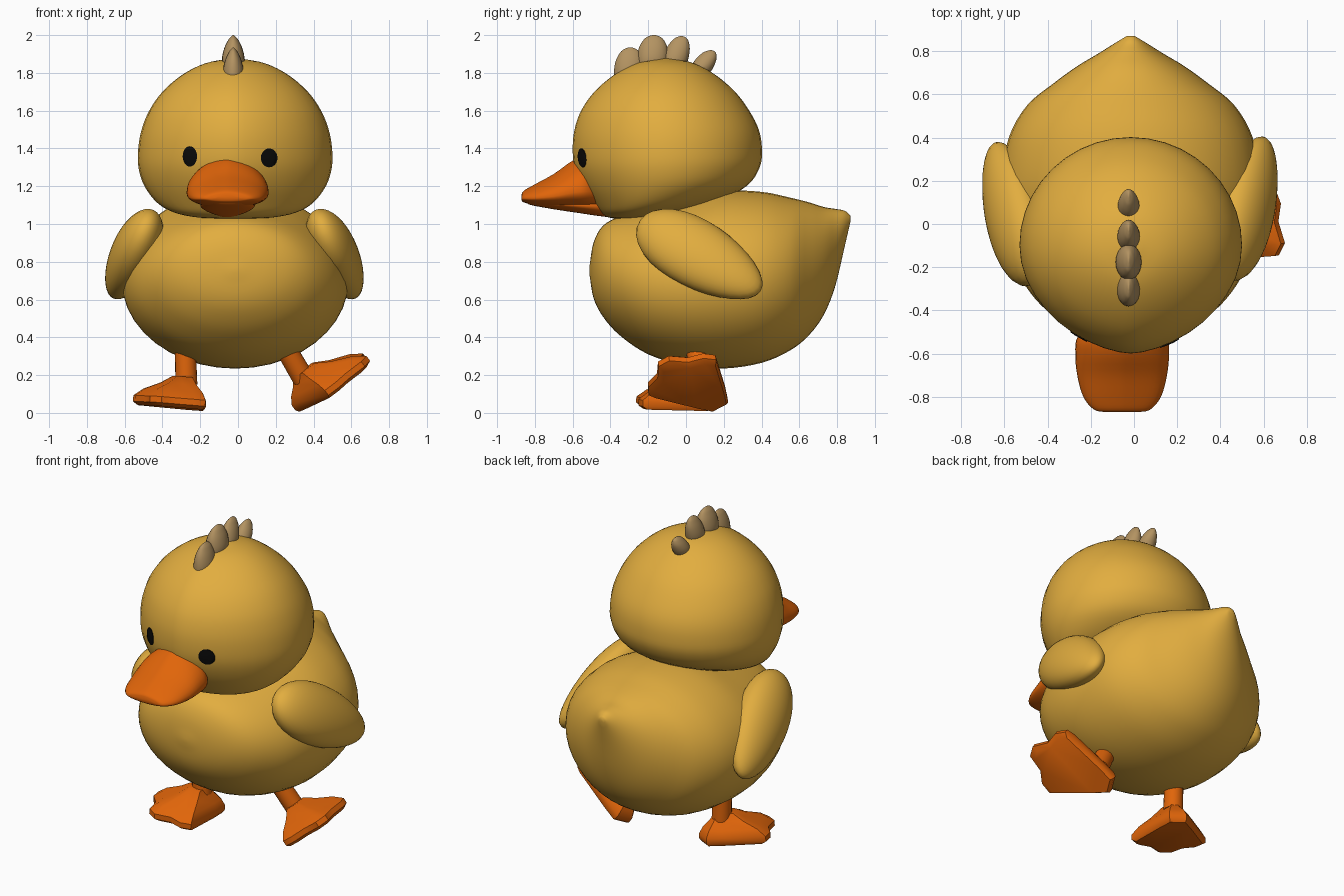
import bpy, bmesh, math
from mathutils import Vector, Matrix
from mathutils.bvhtree import BVHTree

if "Cube" in bpy.data.objects:
    bpy.data.objects.remove(bpy.data.objects["Cube"])


def material(name, rgb):
    m = bpy.data.materials.new(name)
    m.diffuse_color = (*rgb, 1)
    m.use_nodes = True
    m.node_tree.nodes["Principled BSDF"].inputs["Base Color"].default_value = m.diffuse_color
    return m


YELLOW = material("yellow", (0.76, 0.42, 0.05))
ORANGE = material("orange", (0.75, 0.13, 0.003))
TAN = material("tan", (0.45, 0.29, 0.12))
BLACK = material("black", (0.003, 0.003, 0.003))


def finish(name, bm, mat, angle=60):
    bmesh.ops.recalc_face_normals(bm, faces=bm.faces)
    me = bpy.data.meshes.new(name)
    bm.to_mesh(me)
    bm.free()
    me.materials.append(mat)
    ob = bpy.data.objects.new(name, me)
    bpy.context.collection.objects.link(ob)
    bpy.ops.object.select_all(action='DESELECT')
    ob.select_set(True)
    bpy.context.view_layer.objects.active = ob
    bpy.ops.object.shade_smooth_by_angle(angle=math.radians(angle))
    return ob


def skin(bm, loops):
    """Join loops of points into a closed skin."""
    rows = [[bm.verts.new(p) for p in loop] for loop in loops]
    n = len(rows[0])
    for a, b in zip(rows, rows[1:]):
        for i in range(n):
            j = (i + 1) % n
            bm.faces.new((a[i], a[j], b[j], b[i]))
    bm.faces.new(rows[0])
    bm.faces.new(rows[-1])


def smooth_rows(rows, steps=4):
    """Catmull-Rom interpolation of the ring table."""
    r = [Vector(x) for x in rows]
    r = [2 * r[0] - r[1]] + r + [2 * r[-1] - r[-2]]
    out = []
    for a, b, c, d in zip(r, r[1:], r[2:], r[3:]):
        for k in range(steps):
            t = k / steps
            out.append(0.5 * (2 * b + (c - a) * t + (2 * a - 5 * b + 4 * c - d) * t ** 2
                              + (3 * b - a - 3 * c + d) * t ** 3))
    return out + [r[-2]]


def loft(name, axis, rows, mat, cx=-0.015, mid=0.5, power=(1, 1), n=40):
    """Rows are (position on axis, low, high, half width); power is (low side, high side)."""
    loops = []
    for t, lo, hi, hw in smooth_rows(rows):
        loop = []
        for i in range(n):
            a = 2 * math.pi * i / n
            c, s = math.cos(a), math.sin(a)
            x = cx + max(hw, 0.002) * math.copysign(abs(c) ** power[s > 0], c)
            m = lo + (hi - lo) * mid
            v = m + s * ((hi - m) if s > 0 else (m - lo))
            loop.append((x, t, v) if axis == 'y' else (x, v, t))
        loops.append(loop)
    bm = bmesh.new()
    skin(bm, loops)
    return finish(name, bm, mat)


# Body with pointed, raised tail
loft("body", 'y', [
    (-0.512, 0.74, 0.77, 0.02), (-0.49, 0.61, 0.90, 0.19), (-0.44, 0.51, 0.99, 0.33),
    (-0.35, 0.41, 1.04, 0.44), (-0.2, 0.31, 1.08, 0.535), (0, 0.25, 1.13, 0.59),
    (0.2, 0.235, 1.175, 0.598), (0.4, 0.265, 1.17, 0.565), (0.55, 0.33, 1.14, 0.48),
    (0.65, 0.41, 1.115, 0.36), (0.73, 0.52, 1.09, 0.25), (0.79, 0.67, 1.08, 0.15),
    (0.84, 0.88, 1.07, 0.07), (0.87, 1.01, 1.045, 0.02)], YELLOW)

# Head, wider low down with a tilted underside
head = loft("head", 'z', [
    (1.027, -0.36, -0.26, 0.05), (1.035, -0.41, -0.16, 0.2), (1.06, -0.45, -0.03, 0.32),
    (1.11, -0.49, 0.15, 0.41), (1.2, -0.55, 0.32, 0.48), (1.3, -0.59, 0.39, 0.512),
    (1.4, -0.6, 0.402, 0.513), (1.5, -0.59, 0.385, 0.495), (1.6, -0.555, 0.335, 0.455),
    (1.7, -0.485, 0.26, 0.385), (1.79, -0.38, 0.155, 0.28), (1.85, -0.265, 0.045, 0.16),
    (1.877, -0.13, -0.08, 0.025)], YELLOW, power=(1.22, 1))

# Beak: upper bill and narrower lower jaw
loft("upper_bill", 'y', [
    (-0.872, 1.13, 1.15, 0.07), (-0.86, 1.115, 1.175, 0.13), (-0.8, 1.1, 1.21, 0.18),
    (-0.7, 1.088, 1.265, 0.208), (-0.6, 1.082, 1.335, 0.217), (-0.52, 1.08, 1.36, 0.205),
    (-0.42, 1.08, 1.34, 0.12)], ORANGE, cx=-0.055, mid=0.33, power=(1, 1.35))
loft("lower_jaw", 'y', [
    (-0.84, 1.11, 1.125, 0.06), (-0.82, 1.1, 1.13, 0.09), (-0.7, 1.078, 1.14, 0.13),
    (-0.58, 1.06, 1.14, 0.145), (-0.48, 1.045, 1.14, 0.13), (-0.4, 1.035, 1.14, 0.09)],
    ORANGE, cx=-0.055)

# Eyes: thin discs draped over the head
surface = BVHTree.FromObject(head, bpy.context.evaluated_depsgraph_get())
for side, ex, ez, rx, rz in (("left", -0.255, 1.358, 0.038, 0.054),
                             ("right", 0.165, 1.35, 0.044, 0.05)):
    bm = bmesh.new()
    rings = []
    for k, lift in ((1, -0.003), (1, 0.005), (0.6, 0.006), (0.1, 0.006)):
        ring = []
        for i in range(24):
            a = 2 * math.pi * i / 24
            p, nrm, *_ = surface.ray_cast(
                Vector((ex + k * rx * math.cos(a), -2, ez + k * rz * math.sin(a))),
                Vector((0, 1, 0)))
            ring.append(p + Vector((0, -lift, 0)))
        rings.append(ring)
    skin(bm, rings)
    finish(side + "_eye", bm, BLACK)

# Wings: flattened egg shapes sloping back and down, broader at the shoulder
for side, sx, centre in (("left", -1, (-0.558, 0.05, 0.83)), ("right", 1, (0.52, 0.075, 0.83))):
    along = Vector((0.17, 0.62, -0.36)).normalized()
    up = Vector((-0.35, 0.45, 0.85))
    up = (up - along * up.dot(along)).normalized()
    rot = Matrix((along, up, along.cross(up))).transposed().to_4x4()
    mat = (Matrix.Translation(centre) @ Matrix.Diagonal((sx, 1, 1, 1)) @ rot
           @ Matrix.Diagonal((0.38, 0.185, 0.122, 1)))
    bm = bmesh.new()
    bmesh.ops.create_uvsphere(bm, u_segments=32, v_segments=20, radius=1)
    for v in bm.verts:
        k = 1 - 0.15 * v.co.x
        v.co.y *= k
        v.co.z *= k
    bm.transform(mat)
    finish(side + "_wing", bm, YELLOW)

# Crest: four pointed lobes along the crown (base y, base z, tip y, tip z, half y, half x)
for i, (by, bz, ty, tz, hy, hx) in enumerate((
        (-0.305, 1.73, -0.295, 1.935, 0.08, 0.055), (-0.18, 1.8, -0.17, 2.0, 0.083, 0.06),
        (-0.075, 1.8, -0.025, 1.995, 0.068, 0.052), (0.06, 1.78, 0.13, 1.92, 0.06, 0.05))):
    rows = []
    for t, ky, kx in ((0, 0.9, 0.8), (0.35, 1, 1), (0.65, 0.92, 0.8), (0.87, 0.65, 0.45),
                      (0.96, 0.38, 0.2), (1, 0.1, 0.05)):
        y = by + (ty - by) * t
        rows.append((bz + (tz - bz) * t, y - hy * ky, y + hy * ky, hx * kx))
    loft(f"crest_lobe_{i + 1}", 'z', rows, TAN, cx=-0.025, n=20)

# Webbed feet: one outline stacked up to the ankle; legs join them to the body
half = [(0, 0.05), (0.08, 0.1), (0.3, 0.22), (0.35, 0.18), (0.375, 0.1), (0.445, 0.035)]
outline = half + [(a, -b) for a, b in reversed(half)]
ANKLE = 0.13
for side, origin, forward, across, length, hip in (
        ("left", (-0.22, 0.14, 0.012), (-0.49, -0.87, 0.06), (0.87, -0.5, -0.06), 1,
         (-0.28, 0.03, 0.38)),
        ("right", (0.335, 0.185, 0.02), (0.7, -0.58, 0.44), (0.46, 0.76, 0.46), 1.17,
         (0.23, 0.04, 0.38))):
    o, f = Vector(origin), Vector(forward).normalized()
    s = Vector(across)
    s = (s - f * s.dot(f)).normalized()
    up = f.cross(s)
    if up.z < 0:
        up = -up
    bm = bmesh.new()
    skin(bm, [[o + f * (ANKLE + (a * length - ANKLE) * k) + s * b * k + up * h
               for a, b in outline]
              for h, k in ((0, 0.9), (0.018, 1), (0.05, 1), (0.09, 0.82), (0.13, 0.5),
                           (0.17, 0.28))])
    finish(side + "_foot", bm, ORANGE, 40)
    low = o + f * ANKLE + up * 0.13
    axis = Vector(hip) - low
    bm = bmesh.new()
    bmesh.ops.create_cone(
        bm, cap_ends=True, segments=20, radius1=0.058, radius2=0.055, depth=axis.length,
        matrix=Matrix.Translation(low + axis / 2) @ axis.to_track_quat('Z', 'Y').to_matrix().to_4x4())
    finish(side + "_leg", bm, ORANGE, 40)
